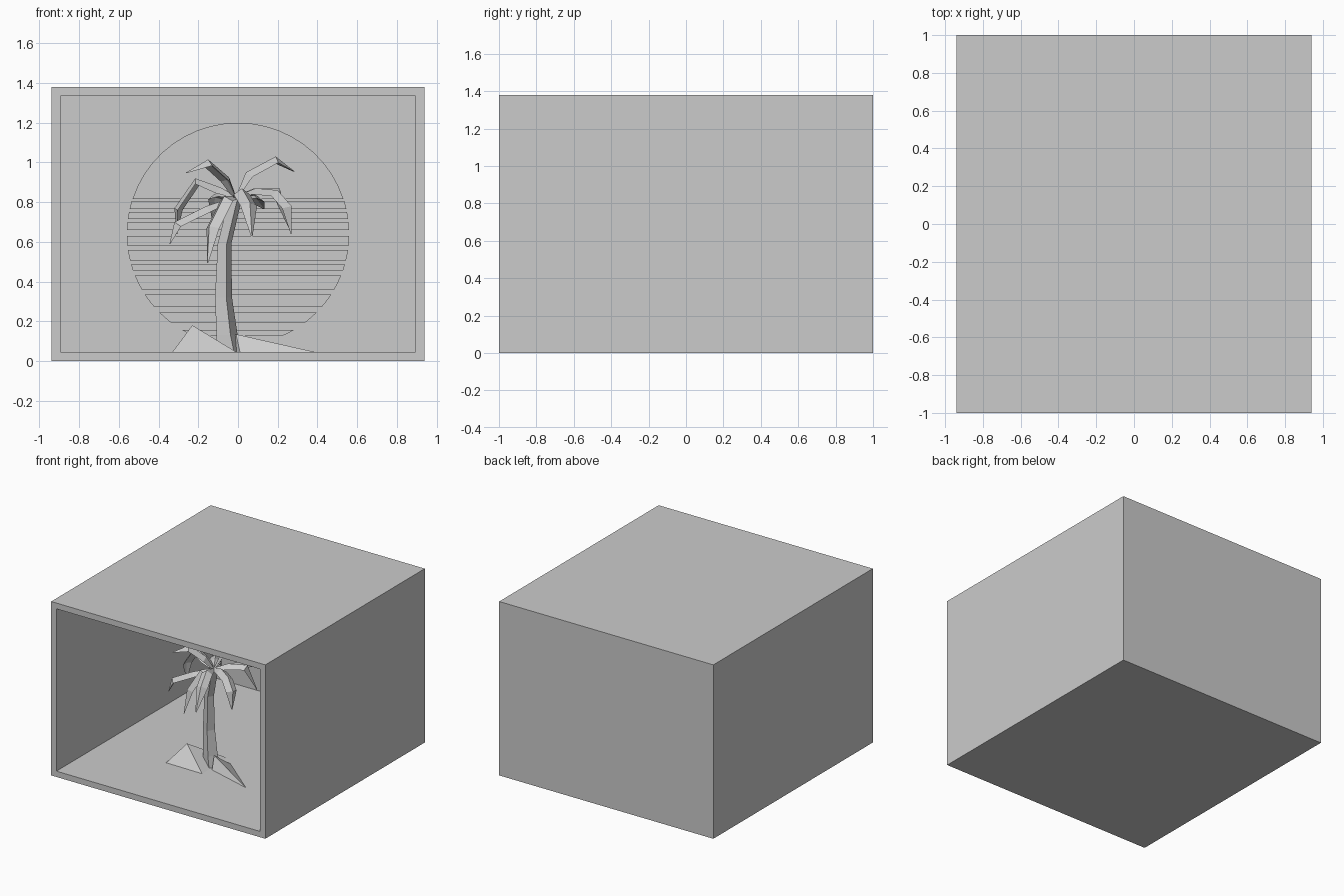
import bpy, bmesh, math
from mathutils import Vector

if "Cube" in bpy.data.objects:
    bpy.data.objects.remove(bpy.data.objects["Cube"])


def make(name, build):
    bm = bmesh.new()
    build(bm)
    bmesh.ops.recalc_face_normals(bm, faces=bm.faces)
    me = bpy.data.meshes.new(name)
    bm.to_mesh(me)
    bm.free()
    ob = bpy.data.objects.new(name, me)
    bpy.context.collection.objects.link(ob)
    return ob


def loft(bm, rings):
    """Skin a list of equal-length closed rings and cap both ends."""
    vs = [[bm.verts.new(p) for p in r] for r in rings]
    n = len(vs[0])
    for a, b in zip(vs, vs[1:]):
        for i in range(n):
            j = (i + 1) % n
            bm.faces.new((a[i], a[j], b[j], b[i]))
    bm.faces.new(vs[0])
    bm.faces.new(vs[-1])


def rect(x, z0, z1, y):
    return [(-x, y, z0), (x, y, z0), (x, y, z1), (-x, y, z1)]


# Display box: outer shell, front rim and hollow inside as one skin
T = 0.046
make("display_box", lambda bm: loft(bm, [
    rect(0.94, 0, 1.38, 1), rect(0.94, 0, 1.38, -1),
    rect(0.94 - T, T, 1.38 - T, -1), rect(0.94 - T, T, 1.38 - T, 1 - T)]))

# Striped sun: circle cut into horizontal bars on the back wall
CZ, R = 0.64, 0.56
bars = [(0.815, 1.2), (0.765, 0.805), (0.715, 0.75), (0.66, 0.70), (0.58, 0.63),
        (0.505, 0.56), (0.455, 0.485), (0.36, 0.43), (0.275, 0.335),
        (0.195, 0.245), (0.125, 0.155)]


def sun(bm):
    for lo, hi in bars:
        a0 = math.asin((lo - CZ) / R)
        a1 = math.asin(min(1, (hi - CZ) / R))
        n = 10 if hi > 1 else 2
        right = [(R * math.cos(a0 + (a1 - a0) * i / n),
                  CZ + R * math.sin(a0 + (a1 - a0) * i / n)) for i in range(n + 1)]
        left = [(-x, z) for x, z in reversed(right)]
        if hi > 1:
            left = left[1:]
        loft(bm, [[(x, y, z) for x, z in right + left] for y in (0.935, 0.956)])


make("striped_sun", sun)

# Sand mounds: low faceted pyramids on the floor


def mound(name, base, apex):
    def build(bm):
        b = [bm.verts.new((x, y, T)) for x, y in base]
        t = bm.verts.new(apex)
        bm.faces.new(b)
        for i in range(len(b)):
            bm.faces.new((b[i], b[(i + 1) % len(b)], t))
    make(name, build)


mound("left_mound", [(-0.33, -0.43), (-0.01, -0.435), (-0.02, -0.11), (-0.32, -0.12)],
      (-0.23, -0.31, 0.18))
mound("right_mound", [(0.01, -0.34), (0.385, -0.45), (0.06, -0.18), (-0.06, -0.2)],
      (-0.01, -0.285, 0.135))

# Trunk: bent four-sided column
path = [(-0.04, -0.27, 0.04, 0.068), (-0.055, -0.27, 0.13, 0.056), (-0.073, -0.26, 0.32, 0.045),
        (-0.068, -0.265, 0.59, 0.036), (-0.01, -0.29, 0.83, 0.034)]
make("trunk", lambda bm: loft(bm, [
    [(x + r * math.cos(a), y + r * math.sin(a), z)
     for a in (math.radians(-72 + 90 * k) for k in range(4))]
    for x, y, z, r in path]))

# Fronds: folded, tapering blades along bent ridge paths
ROOT = (-0.01, -0.29, 0.83)
fronds = [
    [(-0.045, -0.33, 0.925), (-0.15, -0.40, 1.015), (-0.26, -0.45, 0.95)],
    [(-0.09, -0.26, 0.875), (-0.215, -0.23, 0.92), (-0.32, -0.21, 0.77), (-0.31, -0.20, 0.64)],
    [(-0.16, -0.34, 0.78), (-0.32, -0.37, 0.70), (-0.345, -0.38, 0.59)],
    [(-0.07, -0.37, 0.83), (-0.145, -0.43, 0.68), (-0.155, -0.46, 0.495)],
    [(0.02, -0.42, 0.87), (0.06, -0.55, 0.80), (0.07, -0.63, 0.63)],
    [(0.09, -0.34, 0.87), (0.20, -0.41, 0.86), (0.27, -0.45, 0.78), (0.27, -0.46, 0.64)],
    [(0.04, -0.27, 0.95), (0.19, -0.23, 1.03), (0.285, -0.20, 0.955)],
    [(0.08, -0.24, 0.87), (0.21, -0.18, 0.87), (0.26, -0.13, 0.67)],
    [(-0.06, -0.20, 0.86), (-0.12, -0.10, 0.84), (-0.13, -0.03, 0.72)],
    [(0.06, -0.20, 0.85), (0.10, -0.08, 0.83), (0.13, 0.0, 0.77)],
]


def frond(bm, pts):
    p = [Vector(q) for q in [ROOT] + pts]
    n = len(p) - 1
    out = p[-1] - p[0]
    out.z = 0
    side = out.normalized().cross(Vector((0, 0, 1)))
    rings = []
    for i, q in enumerate(p):
        t = (p[min(i + 1, n)] - p[max(i - 1, 0)]).normalized()
        up = side.cross(t).normalized()
        w = 0.015 if i == 0 else 0.004 if i == n else 0.042
        edge = q - up * w * 0.75
        rings.append([q, edge + side * w, q - up * w * 0.45, edge - side * w])
    loft(bm, rings)


for k, pts in enumerate(fronds):
    make(f"palm_frond_{k + 1}", lambda bm, pts=pts: frond(bm, pts))
